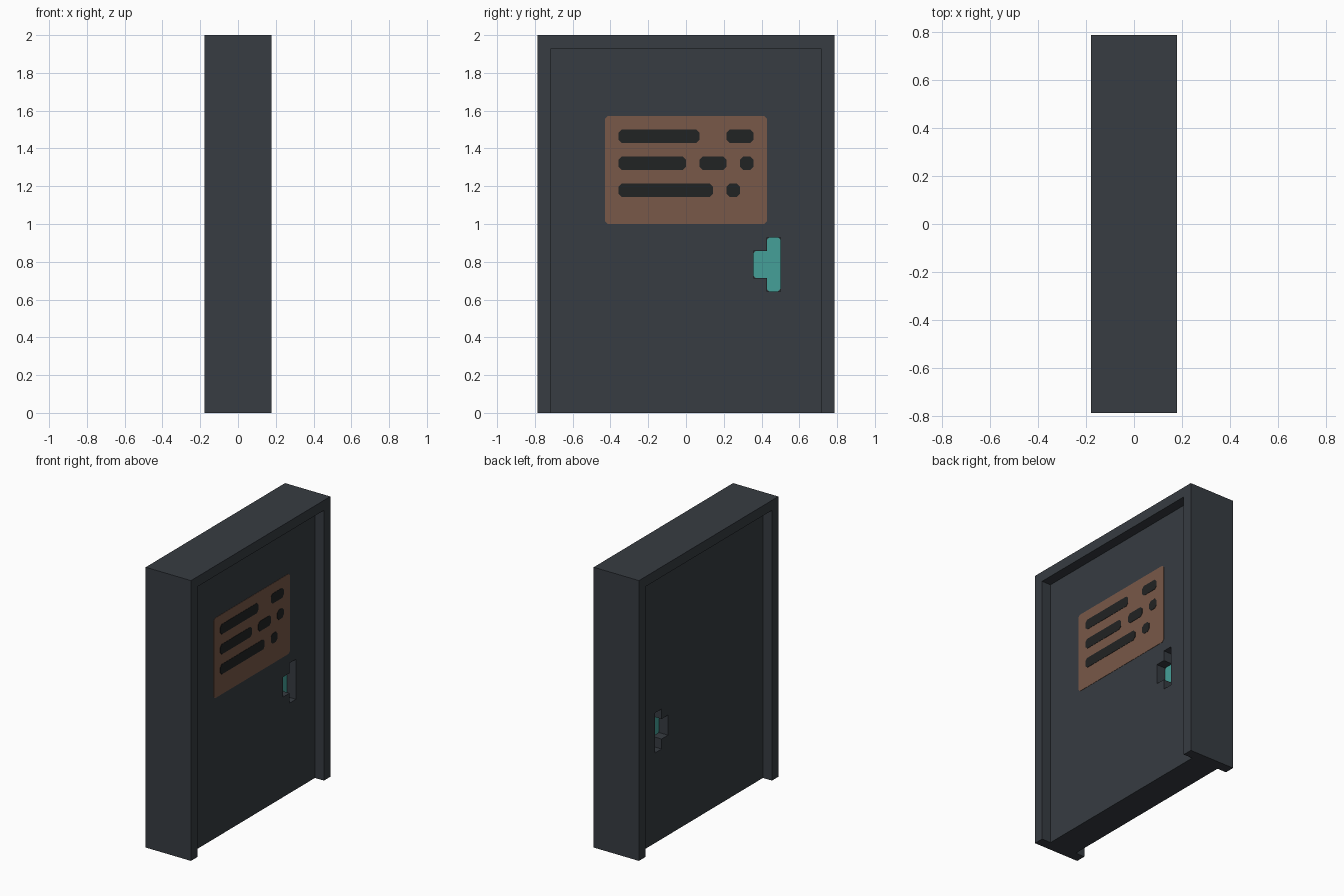
import bpy

if "Cube" in bpy.data.objects:
    bpy.data.objects.remove(bpy.data.objects["Cube"])

U = 1 / 14  # module size: the whole model sits on this grid


def material(name, rgb):
    m = bpy.data.materials.new(name)
    m.diffuse_color = (*rgb, 1)
    m.use_nodes = True
    m.node_tree.nodes["Principled BSDF"].inputs["Base Color"].default_value = m.diffuse_color
    return m


STEEL = material("dark steel", (0.038, 0.045, 0.054))
BROWN = material("brown plate", (0.188, 0.098, 0.065))
BLACK = material("near black", (0.0152, 0.0168, 0.0168))
TEAL = material("teal", (0.060, 0.352, 0.314))


def prism(name, outline, x0, x1, mat):
    """Extrude a counter-clockwise (y, z) outline along x; outline is in modules."""
    n = len(outline)
    verts = [(x, y * U, z * U) for x in (x0, x1) for y, z in outline]
    faces = [tuple(range(n))[::-1], tuple(range(n, 2 * n))]
    faces += [(i, (i + 1) % n, n + (i + 1) % n, n + i) for i in range(n)]
    me = bpy.data.meshes.new(name)
    me.from_pydata(verts, [], faces)
    me.materials.append(mat)
    ob = bpy.data.objects.new(name, me)
    bpy.context.collection.objects.link(ob)
    return ob


def rect(y0, y1, z0, z1, c=0):
    """Rectangle outline with optional cut corners."""
    if not c:
        return [(y0, z0), (y1, z0), (y1, z1), (y0, z1)]
    return [(y0 + c, z0), (y1 - c, z0), (y1, z0 + c), (y1, z1 - c),
            (y1 - c, z1), (y0 + c, z1), (y0, z1 - c), (y0, z0 + c)]


# Frame: two jambs and a header, open at the floor
prism("door_frame",
      [(-11, 0), (-10, 0), (-10, 27), (10, 27), (10, 0), (11, 0), (11, 28), (-11, 28)],
      -2.5 * U, 2.5 * U, STEEL)

# Door leaf, three modules thick
door = prism("door_leaf", rect(-10, 10, 0, 27), -1.5 * U, 1.5 * U, STEEL)

# T-shaped handle pockets cut one module deep into both faces
pocket = [(6, 9), (7, 9), (7, 13), (6, 13), (6, 12), (5, 12), (5, 10), (6, 10)]
c = 0.18
inlay = [(6 + c, 9), (7 - c, 9), (7, 9 + c), (7, 13 - c), (7 - c, 13), (6 + c, 13),
         (6, 13 - c), (6, 12), (5 + c, 12), (5, 12 - c), (5, 10 + c), (5 + c, 10),
         (6, 10), (6, 9 + c)]
for side, s in (("right", 1), ("left", -1)):
    cutter = prism("pocket_cutter_" + side, pocket,
                   *sorted((s * 0.5 * U, s * 2 * U)), STEEL)
    cutter.hide_render = True
    mod = door.modifiers.new("pocket_" + side, 'BOOLEAN')
    mod.operation = 'DIFFERENCE'
    mod.solver = 'EXACT'
    mod.object = cutter
    bpy.context.view_layer.objects.active = door
    bpy.ops.object.modifier_apply(modifier=mod.name)
    bpy.data.objects.remove(cutter)
    # Teal inlay on the pocket floor
    prism("handle_inlay_" + side, inlay,
          *sorted((s * 0.5 * U, s * (0.5 * U + 0.002))), TEAL)

# Notice plate on the right face
face = 1.5 * U
prism("notice_plate", rect(-6, 6, 14, 22, 0.2), face, face + 0.002, BROWN)

# Dark dashes in three rows: bottom of row, then (start, end) pairs
rows = {20: [(-5, 1), (3, 5)],
        18: [(-5, 0), (1, 3), (4, 5)],
        16: [(-5, 2), (3, 4)]}
for z, spans in rows.items():
    for y0, y1 in spans:
        prism("plate_dash", rect(y0, y1, z, z + 1, 0.24), face + 0.002, face + 0.004, BLACK)
